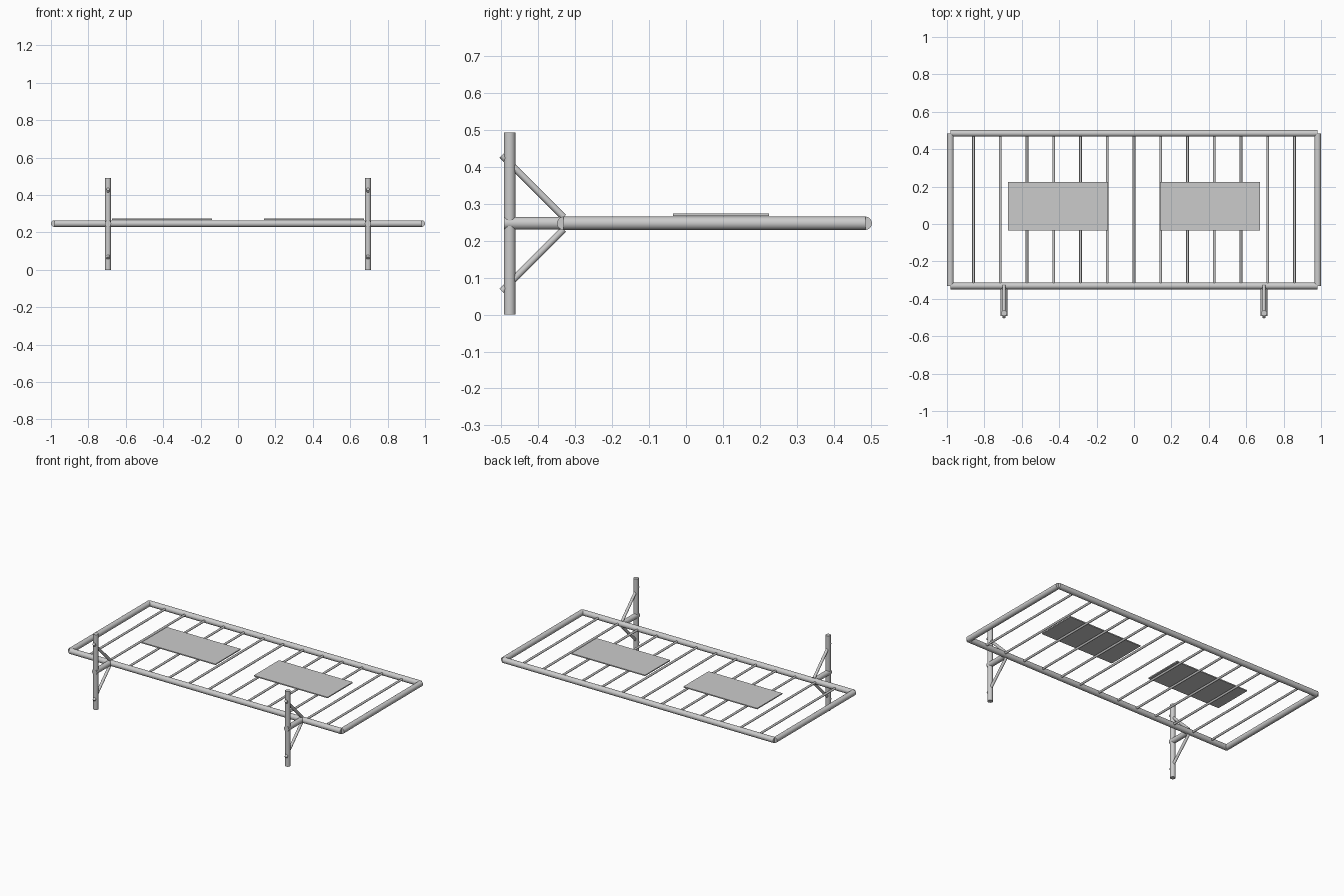
import bpy
from mathutils import Vector

if "Cube" in bpy.data.objects:
    bpy.data.objects.remove(bpy.data.objects["Cube"])

Z = 0.247               # height of the frame plane
Y0, Y1 = -0.331, 0.485  # lower and upper rail
XS = 0.982              # side rail
XP, YP = 0.695, -0.477  # foot posts


def tube(name, a, b, r, sides=24):
    """Capped round tube from a to b."""
    a, b = Vector(a), Vector(b)
    d = b - a
    bpy.ops.mesh.primitive_cylinder_add(vertices=sides, radius=r, depth=d.length,
                                        location=(a + b) / 2)
    ob = bpy.context.object
    ob.name = name
    ob.rotation_euler = d.to_track_quat('Z', 'Y').to_euler()
    bpy.ops.object.shade_smooth_by_angle()
    return ob


# Outer frame
tube("bottom_rail", (-XS, Y0, Z), (XS, Y0, Z), 0.018)
tube("top_rail", (-XS, Y1, Z), (XS, Y1, Z), 0.018)

# Infill bars
for i in range(-6, 7):
    x = i * 0.143
    tube(f"infill_bar_{i + 7}", (x, Y0, Z), (x, Y1, Z), 0.007, 16)

for s, side in ((-1, "left"), (1, "right")):
    tube(f"{side}_rail", (s * XS, Y0, Z), (s * XS, Y1, Z), 0.018)

    # Flat sign panel resting on the frame face
    bpy.ops.mesh.primitive_cube_add(size=1, location=(s * 0.406, 0.095, 0.270))
    panel = bpy.context.object
    panel.name = f"{side}_panel"
    panel.scale = (0.534, 0.26, 0.007)

    # Foot: cross post, short leg and two diagonal braces
    x = s * XP
    tube(f"{side}_foot_post", (x, YP, 0), (x, YP, 0.492), 0.016)
    tube(f"{side}_foot_leg", (x, -0.492, Z), (x, Y0, Z), 0.0175)
    for t, word in ((1, "upper"), (-1, "lower")):
        tube(f"{side}_{word}_brace", (x, Y0, Z + t * 0.017),
             (x, -0.498, Z + t * 0.184), 0.009, 16)
